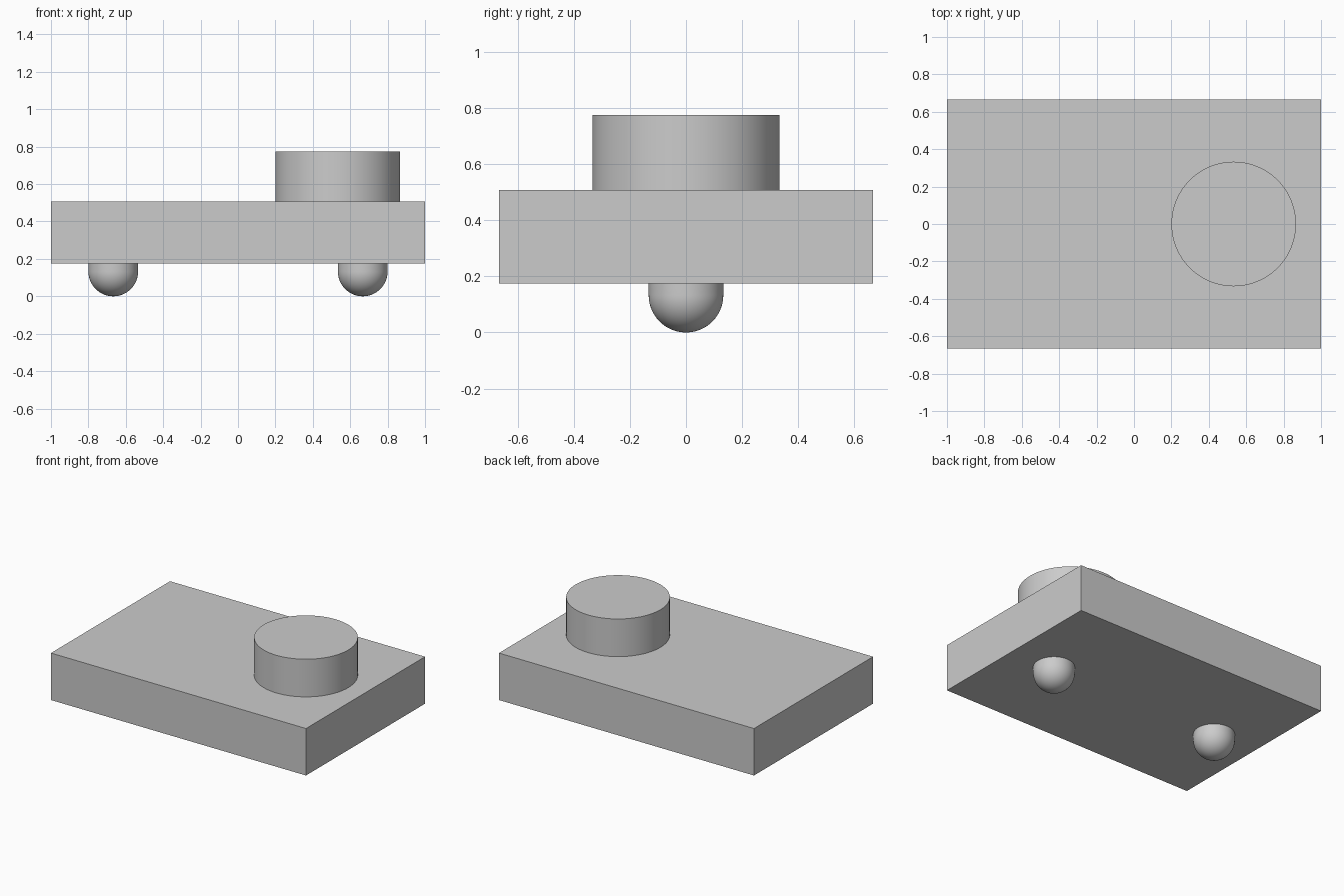
import bpy
import bmesh
import math

SLAB_BOTTOM, SLAB_TOP = 0.175, 0.508
FOOT_R = 0.133

default_cube = bpy.data.objects.get("Cube")
if default_cube:
    bpy.data.objects.remove(default_cube, do_unlink=True)

# Single plain grey
grey = bpy.data.materials.new("light grey")
grey.use_nodes = True
grey.diffuse_color = (0.6, 0.6, 0.6, 1)
grey.node_tree.nodes["Principled BSDF"].inputs["Base Color"].default_value = grey.diffuse_color


def finish(obj, name, smooth=False):
    obj.name = obj.data.name = name
    obj.data.materials.append(grey)
    bpy.ops.object.select_all(action="DESELECT")
    obj.select_set(True)
    bpy.context.view_layer.objects.active = obj
    if smooth:
        bpy.ops.object.shade_smooth_by_angle(angle=math.radians(30))


def lathe(name, profile, x, segments=96):
    """Revolve an (r, z) profile that starts and ends on the axis."""
    bm = bmesh.new()
    verts = [bm.verts.new((r, 0, z)) for r, z in profile]
    edges = [bm.edges.new(pair) for pair in zip(verts, verts[1:])]
    bmesh.ops.spin(bm, geom=verts + edges, cent=(0, 0, 0), axis=(0, 0, 1),
                   angle=math.tau, steps=segments, use_merge=True)
    bmesh.ops.remove_doubles(bm, verts=bm.verts, dist=1e-5)
    bmesh.ops.recalc_face_normals(bm, faces=bm.faces)
    mesh = bpy.data.meshes.new(name)
    bm.to_mesh(mesh)
    bm.free()
    obj = bpy.data.objects.new(name, mesh)
    obj.location.x = x
    bpy.context.collection.objects.link(obj)
    finish(obj, name, smooth=True)


# Base slab
bpy.ops.mesh.primitive_cube_add(size=1, location=(0, 0, (SLAB_BOTTOM + SLAB_TOP) / 2))
slab = bpy.context.object
slab.scale = (2, 1.333, SLAB_TOP - SLAB_BOTTOM)
bpy.ops.object.transform_apply(location=False, rotation=False, scale=True)
finish(slab, "base_slab")

# Round boss on top
lathe("top_boss", [(0, SLAB_TOP), (0.333, SLAB_TOP), (0.333, 0.775), (0, 0.775)], 0.533)

# Round-ended pegs underneath: short cylinder with a hemispherical tip
steps = 20
arc = [(FOOT_R * math.cos(a), FOOT_R * (1 - math.sin(a)))
       for a in (math.pi / 2 * i / steps for i in range(steps))]
peg = [(0, SLAB_BOTTOM), (FOOT_R, SLAB_BOTTOM)] + arc + [(0, 0)]
for side, x in (("left", 0.667), ("right", -0.667)):
    lathe(side + "_peg", peg, x)
